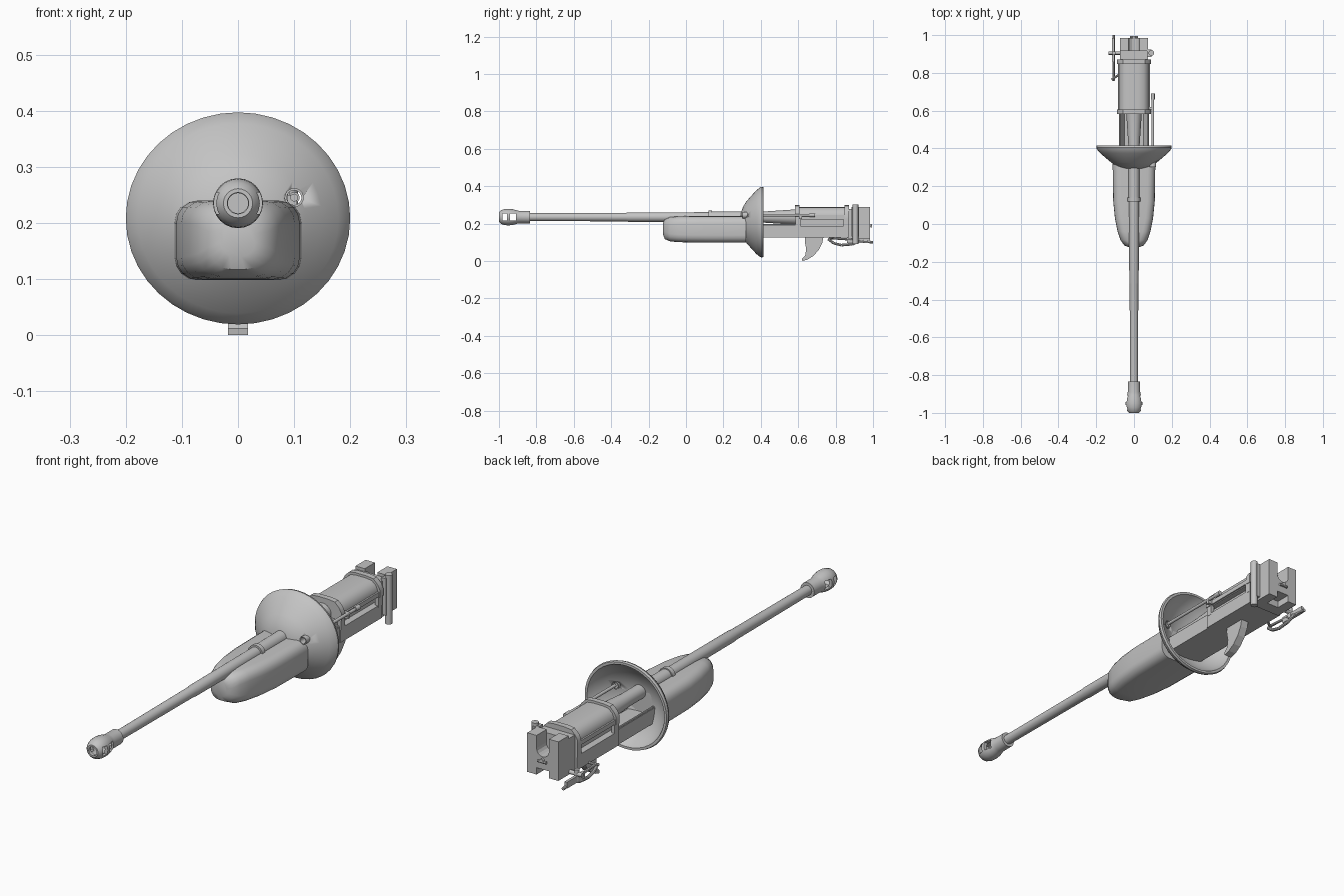
import bpy, bmesh, math
from mathutils import Vector

if "Cube" in bpy.data.objects:
    bpy.data.objects.remove(bpy.data.objects["Cube"])

gray = bpy.data.materials.new("bare gray metal")
gray.diffuse_color = (0.55, 0.55, 0.55, 1)
gray.use_nodes = True
gray.node_tree.nodes["Principled BSDF"].inputs["Base Color"].default_value = gray.diffuse_color
AXIS_Z = 0.235  # height of the bore


def finish(name, bm, smooth=True, hidden=False):
    bmesh.ops.remove_doubles(bm, verts=bm.verts, dist=1e-5)
    bmesh.ops.recalc_face_normals(bm, faces=bm.faces)
    mesh = bpy.data.meshes.new(name)
    bm.to_mesh(mesh)
    bm.free()
    mesh.materials.append(gray)
    ob = bpy.data.objects.new(name, mesh)
    bpy.context.collection.objects.link(ob)
    if smooth:
        bpy.ops.object.select_all(action='DESELECT')
        ob.select_set(True)
        bpy.context.view_layer.objects.active = ob
        bpy.ops.object.shade_smooth_by_angle(angle=math.radians(35))
    if hidden:
        ob.hide_render = True
        ob.display_type = 'WIRE'
    return ob


def loft(name, rings, closed=False, smooth=True, hidden=False):
    bm = bmesh.new()
    vs = [[bm.verts.new(p) for p in r] for r in rings]
    n = len(vs[0])
    pairs = list(zip(vs, vs[1:])) + ([(vs[-1], vs[0])] if closed else [])
    for a, b in pairs:
        for i in range(n):
            bm.faces.new((a[i], a[(i + 1) % n], b[(i + 1) % n], b[i]))
    if not closed:
        bm.faces.new(vs[0])
        bm.faces.new(vs[-1])
    return finish(name, bm, smooth, hidden)


def lathe(name, profile, x=0, z=AXIS_Z, n=24, sz=1, closed=False, hidden=False):
    """Turned part along y from (y, radius) pairs."""
    rings = [[(x + r * math.cos(2 * math.pi * i / n), y, z + sz * r * math.sin(2 * math.pi * i / n))
              for i in range(n)] for y, r in profile]
    return loft(name, rings, closed, True, hidden)


def prism_y(name, pts, y0, y1, smooth=False):
    return loft(name, [[(x, y, z) for x, z in pts] for y in (y0, y1)], smooth=smooth)


def prism_x(name, pts, x0, x1, smooth=False):
    return loft(name, [[(x, y, z) for y, z in pts] for x in (x0, x1)], smooth=smooth)


def box(name, x0, x1, y0, y1, z0, z1, hidden=False):
    return loft(name, [[(x0, y, z0), (x1, y, z0), (x1, y, z1), (x0, y, z1)] for y in (y0, y1)],
                smooth=False, hidden=hidden)


def rod(name, a, b, r, n=12):
    a, b = Vector(a), Vector(b)
    q = (b - a).to_track_quat('Z', 'Y')
    rings = [[p + q @ Vector((r * math.cos(2 * math.pi * i / n), r * math.sin(2 * math.pi * i / n), 0))
              for i in range(n)] for p in (a, b)]
    return loft(name, rings)


def cut(ob, cutter):
    m = ob.modifiers.new("cut", 'BOOLEAN')
    m.operation = 'DIFFERENCE'
    m.solver = 'EXACT'
    m.object = cutter


# Barrel with its stepped sleeve and tapering rear
lathe("barrel", [(-0.87, 0.021), (-0.32, 0.023), (-0.31, 0.025), (0.12, 0.026), (0.12, 0.034),
                 (0.14, 0.034), (0.14, 0.029), (0.42, 0.03), (0.60, 0.042)])

# Hollow ball-shaped muzzle brake with side ports
brake = lathe("muzzle_brake", [(-1.0, 0.019), (-1.0, 0.026), (-0.99, 0.036), (-0.97, 0.043), (-0.95, 0.0445),
                               (-0.925, 0.042), (-0.905, 0.036), (-0.89, 0.033), (-0.835, 0.033),
                               (-0.835, 0.018), (-0.895, 0.018), (-0.905, 0.028), (-0.975, 0.030),
                               (-0.985, 0.019)], closed=True)
for k, (y0, y1) in enumerate([(-0.982, -0.958), (-0.942, -0.908)]):
    cut(brake, box(f"port_cutter_{k}", -0.1, 0.1, y0, y1, AXIS_Z - 0.019, AXIS_Z + 0.019, hidden=True))

# Rounded recoil housing below the barrel
rings = []
for y, w, lo, hi in [(-0.122, 0.030, 0.140, 0.205), (-0.113, 0.052, 0.117, 0.224),
                     (-0.085, 0.072, 0.105, 0.235), (-0.04, 0.087, 0.101, 0.239),
                     (0.03, 0.101, 0.099, 0.240), (0.12, 0.110, 0.098, 0.240), (0.32, 0.113, 0.098, 0.240)]:
    r = min(0.04, w * 0.8, (hi - lo) * 0.42)
    ring = []
    for q, (cx, cz) in enumerate([(w - r, hi - r), (r - w, hi - r), (r - w, lo + r), (w - r, lo + r)]):
        for s in range(5):
            t = math.pi / 2 * (q + s / 4)
            ring.append((cx + r * math.cos(t), y, cz + r * math.sin(t)))
    rings.append(ring)
loft("recoil_housing", rings)

# Dished round shield with a sight hole
shield = lathe("shield", [(0.288, 0.0), (0.293, 0.05), (0.305, 0.088), (0.325, 0.12), (0.35, 0.15),
                          (0.375, 0.179), (0.395, 0.196), (0.405, 0.2), (0.415, 0.197), (0.415, 0.186),
                          (0.39, 0.172), (0.36, 0.14), (0.335, 0.10), (0.32, 0.06), (0.315, 0.0)],
               z=0.208, n=40, sz=0.945)
cut(shield, lathe("sight_hole_cutter", [(0.2, 0.0145), (0.5, 0.0145)], x=0.1, z=0.245, hidden=True))
lathe("sight_hole_collar", [(0.303, 0.013), (0.303, 0.017), (0.345, 0.017), (0.345, 0.013)],
      x=0.1, z=0.245, closed=True)

# Sight tube running back from the shield
lathe("sight_tube", [(0.345, 0.007), (0.66, 0.007), (0.66, 0.01), (0.69, 0.01)], x=0.1, z=0.245, n=12)
box("sight_bracket", 0.075, 0.105, 0.605, 0.62, 0.225, 0.25)

# Cradle tray behind the shield
prism_y("cradle_tray", [(-0.08, 0.125), (0.08, 0.125), (0.08, 0.19), (0.072, 0.19), (0.05, 0.15),
                        (-0.05, 0.15), (-0.072, 0.19), (-0.08, 0.19)], 0.31, 0.60)
box("tray_floor", -0.085, 0.085, 0.585, 0.87, 0.125, 0.187)
box("tray_core", -0.055, 0.055, 0.59, 0.87, 0.18, 0.24)
for side, s in (("left", -1), ("right", 1)):
    a, b = sorted((s * 0.07, s * 0.086))
    box(f"side_rail_{side}", a, b, 0.585, 0.87, 0.226, 0.245)
    for k, y in enumerate((0.585, 0.842)):
        box(f"side_post_{side}_{k}", a, b, y, y + 0.028, 0.18, 0.235)
    rod(f"tray_rod_{side}", (s * 0.074, 0.33, 0.192), (s * 0.074, 0.6, 0.192), 0.005, 8)


# Rounded shroud over the breech slide, with clamping bands
def arch(w, lo, mid, top):
    return [(-w, lo), (w, lo), (w, mid), (w * 0.88, mid + 0.02), (w * 0.65, top - 0.004), (w * 0.3, top),
            (-w * 0.3, top), (-w * 0.65, top - 0.004), (-w * 0.88, mid + 0.02), (-w, mid)]


prism_y("slide_shroud", arch(0.079, 0.222, 0.25, 0.289), 0.59, 0.87, True)
for k, y in enumerate((0.583, 0.848)):
    prism_y(f"shroud_band_{k}", arch(0.089, 0.222, 0.255, 0.299), y, y + 0.024, True)

# Breech block: loading trough on top, square slot below
trough = [(0.03 * math.cos(t), 0.235 + 0.03 * math.sin(t))
          for t in [-math.pi * k / 8 for k in range(9)]]
prism_y("breech_block", [(-0.075, 0.12), (-0.03, 0.12), (-0.03, 0.15), (0.03, 0.15), (0.03, 0.12),
                         (0.075, 0.12), (0.075, 0.29), (0.03, 0.29)] + trough + [(-0.03, 0.29), (-0.075, 0.29)],
        0.915, 0.985)
box("breech_front", -0.075, 0.075, 0.865, 0.918, 0.12, 0.277)
rod("breech_button", (0, 0.975, 0.19), (0, 0.995, 0.19), 0.009)
rod("breech_latch", (-0.02, 0.99, 0.185), (0.02, 0.99, 0.185), 0.006, 8)

# Upright breech lever on the right
rod("breech_lever", (0.092, 0.906, 0.09), (0.092, 0.906, 0.303), 0.015, 16)
box("lever_mount", 0.07, 0.092, 0.885, 0.925, 0.13, 0.29)

# Curved elevation arc under the tray
prism_x("elevation_arc", [(0.637, 0.128), (0.735, 0.128), (0.728, 0.095), (0.71, 0.06), (0.682, 0.028),
                          (0.65, 0.008), (0.622, 0.0), (0.62, 0.012), (0.637, 0.03), (0.643, 0.065),
                          (0.635, 0.105)], -0.018, 0.018)

# Firing linkage on the lower left
X = -0.108
path = [(0.76, 0.118), (0.79, 0.095), (0.83, 0.085), (0.89, 0.09), (0.93, 0.108), (1.0, 0.1)]
for k, (p, q) in enumerate(zip(path, path[1:])):
    rod(f"linkage_bar_{k}", (X, *p), (X, *q), 0.007, 8)
rod("linkage_brace", (X, 0.775, 0.122), (X, 0.93, 0.112), 0.006, 8)
rod("linkage_pivot", (-0.07, 0.905, 0.13), (-0.135, 0.905, 0.13), 0.009)
rod("linkage_front_pin", (-0.08, 0.79, 0.128), (-0.118, 0.765, 0.118), 0.006, 8)
rod("linkage_upright", (X, 0.905, 0.1), (X, 0.905, 0.15), 0.01)
box("linkage_plate", -0.116, -0.104, 0.86, 0.985, 0.097, 0.125)
